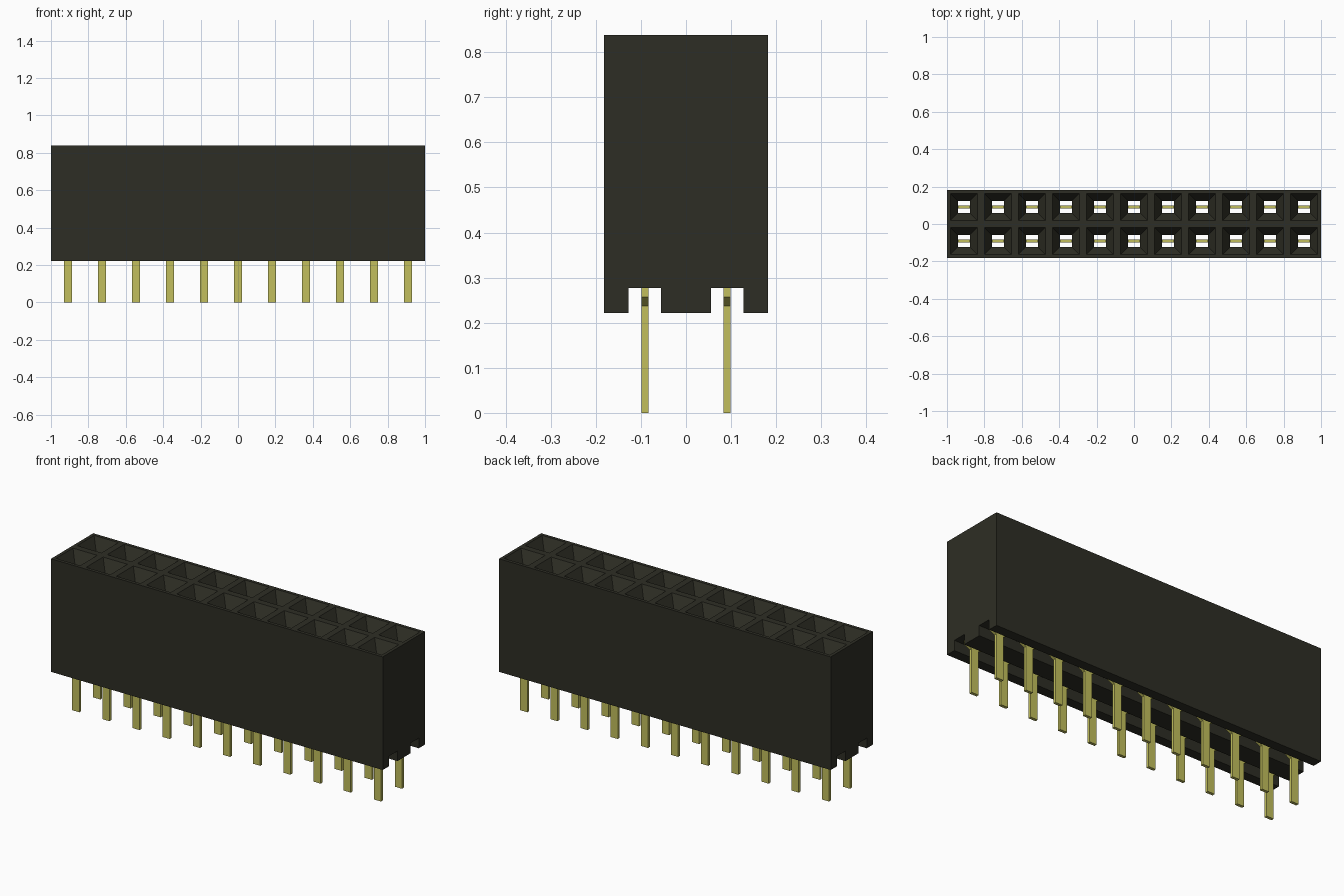
import bpy
import bmesh

if "Cube" in bpy.data.objects:
    bpy.data.objects.remove(bpy.data.objects["Cube"], do_unlink=True)

COLUMNS = 11
PITCH = 2 / COLUMNS
BASE, TOP = 0.222, 0.838
CHANNEL_TOP = 0.277
XS = [(i - (COLUMNS - 1) / 2) * PITCH for i in range(COLUMNS)]
ROWS = (-PITCH / 2, PITCH / 2)


def make_material(name, rgb):
    mat = bpy.data.materials.new(name)
    mat.use_nodes = True
    mat.diffuse_color = (*rgb, 1)
    mat.node_tree.nodes["Principled BSDF"].inputs["Base Color"].default_value = (*rgb, 1)
    return mat


def make_object(name, bm, mat):
    bmesh.ops.recalc_face_normals(bm, faces=bm.faces)
    mesh = bpy.data.meshes.new(name)
    bm.to_mesh(mesh)
    bm.free()
    mesh.materials.append(mat)
    obj = bpy.data.objects.new(name, mesh)
    bpy.context.collection.objects.link(obj)
    return obj


def extrude_profile(bm, points, offset):
    face = bm.faces.new([bm.verts.new(p) for p in points])
    new = bmesh.ops.extrude_face_region(bm, geom=[face])["geom"]
    verts = [v for v in new if isinstance(v, bmesh.types.BMVert)]
    bmesh.ops.translate(bm, verts=verts, vec=offset)


def loft_squares(bm, x, y, sections):
    """Closed solid through square sections given as (half width, height)."""
    rings = [[bm.verts.new((x + sx * h, y + sy * h, z))
              for sx, sy in ((-1, -1), (1, -1), (1, 1), (-1, 1))]
             for h, z in sections]
    bm.faces.new(rings[0])
    bm.faces.new(rings[-1])
    for a, b in zip(rings, rings[1:]):
        for i in range(4):
            j = (i + 1) % 4
            bm.faces.new((a[i], a[j], b[j], b[i]))


black = make_material("black plastic", (0.027, 0.027, 0.018))
gold = make_material("pale gold", (0.54, 0.52, 0.11))

# Housing: end profile with two channels along the underside
half = [(0.182, TOP), (0.182, BASE), (0.128, BASE), (0.128, CHANNEL_TOP),
        (0.055, CHANNEL_TOP), (0.055, BASE)]
profile = half + [(-y, z) for y, z in reversed(half)]
bm = bmesh.new()
extrude_profile(bm, [(-1, y, z) for y, z in profile], (2, 0, 0))
housing = make_object("housing", bm, black)

# Sockets: funnel mouths leading to square through holes
bm = bmesh.new()
slope = (0.073 - 0.031) / 0.065
for x in XS:
    for y in ROWS:
        loft_squares(bm, x, y, [(0.031, 0.25), (0.031, TOP - 0.065),
                                (0.073 + slope * 0.02, TOP + 0.02)])
cutter = make_object("socket_cutter", bm, black)
cutter.hide_render = True
cut = housing.modifiers.new("sockets", "BOOLEAN")
cut.object = cutter
cut.operation = "DIFFERENCE"
cut.solver = "EXACT"
bpy.context.view_layer.objects.active = housing
bpy.ops.object.modifier_apply(modifier=cut.name)
bpy.data.objects.remove(cutter, do_unlink=True)

# Pins: flat blades with a tapered shoulder inside the channel
blade = [(0.0215, 0), (0.0215, 0.237), (0.055, 0.257), (0.055, CHANNEL_TOP),
         (0.03, CHANNEL_TOP), (0.03, 0.45)]
outline = blade + [(-x, z) for x, z in reversed(blade)]
for name, y in zip(("front_pins", "back_pins"), ROWS):
    bm = bmesh.new()
    for x in XS:
        extrude_profile(bm, [(x + px, y - 0.008, z) for px, z in outline], (0, 0.016, 0))
    make_object(name, bm, gold)
